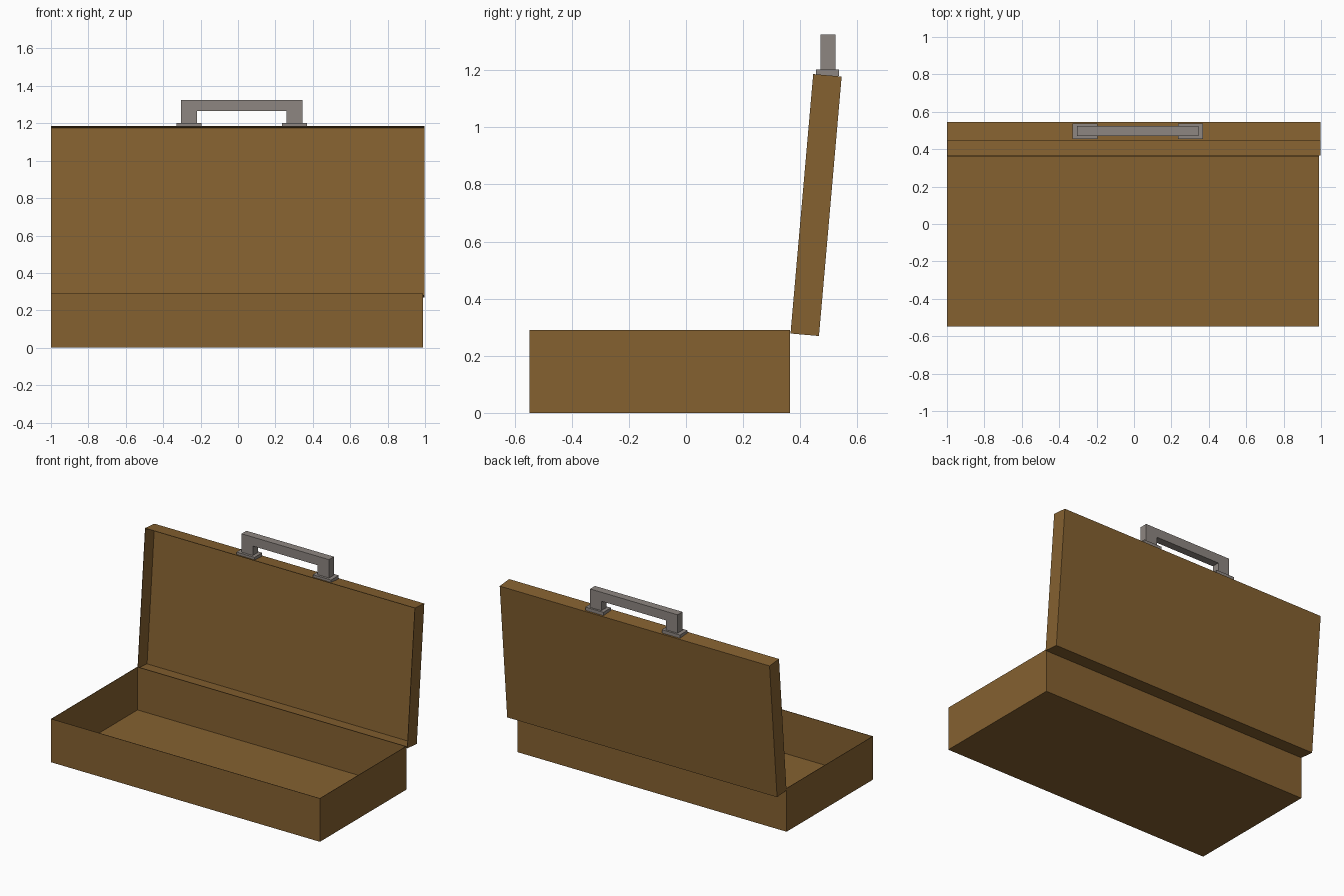
import bpy, bmesh, math
from mathutils import Matrix, Vector

if "Cube" in bpy.data.objects:
    bpy.data.objects.remove(bpy.data.objects["Cube"])


def material(name, rgb):
    m = bpy.data.materials.new(name)
    m.diffuse_color = (*rgb, 1)
    m.use_nodes = True
    m.node_tree.nodes["Principled BSDF"].inputs["Base Color"].default_value = m.diffuse_color
    return m


leather = material("brown leather", (0.235, 0.120, 0.030))
metal = material("grey metal", (0.270, 0.240, 0.220))


def add_object(name, bm, mat):
    bmesh.ops.recalc_face_normals(bm, faces=bm.faces)
    mesh = bpy.data.meshes.new(name)
    bm.to_mesh(mesh)
    bm.free()
    mesh.materials.append(mat)
    obj = bpy.data.objects.new(name, mesh)
    bpy.context.collection.objects.link(obj)
    return obj


def box_bmesh(lo, hi):
    lo, hi = Vector(lo), Vector(hi)
    bm = bmesh.new()
    bmesh.ops.create_cube(bm, size=1, matrix=Matrix.Translation((lo + hi) / 2)
                          @ Matrix.Diagonal((*(hi - lo), 1)))
    return bm


def tray(name, lo, hi, open_dir):
    """Thin-walled box with the side facing open_dir removed."""
    bm = box_bmesh(lo, hi)
    bm.normal_update()
    opened = [f for f in bm.faces if f.normal.dot(Vector(open_dir)) > 0.9]
    bmesh.ops.delete(bm, geom=opened, context='FACES')
    obj = add_object(name, bm, leather)
    # recalculated normals must face outwards so walls thicken inwards
    centre = (Vector(lo) + Vector(hi)) / 2
    face = obj.data.polygons[0]
    if face.normal.dot(face.center - centre) < 0:
        obj.data.flip_normals()
    wall = obj.modifiers.new("thin wall", 'SOLIDIFY')
    wall.thickness = 0.003
    wall.offset = -1
    wall.use_even_offset = True
    return obj


# Case bottom, open at the top
tray("case_base", (-1, -0.548, 0), (0.99, 0.365, 0.29), (0, 0, 1))

# Lid, open towards the front, leaning back from the hinge line
lid = tray("case_lid", (-1, 0, 0), (0.997, 0.1, 0.912), (0, -1, 0))
lid.location = (0, 0.366, 0.278)
lid.rotation_euler.x = -math.radians(5)

# Mounting plates under the handle
handle_x = 0.02
for side, sx in (("left", -1), ("right", 1)):
    x = handle_x + sx * 0.283
    add_object(side + "_handle_plate",
               box_bmesh((x - 0.067, 0.455, 1.18), (x + 0.067, 0.536, 1.202)), metal)

# Square-cut carrying handle: U profile extruded in depth
half = [(0.24, 1.195), (0.324, 1.195), (0.324, 1.325)]
inner = [(0.24, 1.265)]
right = inner + half
profile = right + [(-x, z) for x, z in reversed(right)]
bm = bmesh.new()
face = bm.faces.new([bm.verts.new((handle_x + x, 0.471, z)) for x, z in profile])
ext = bmesh.ops.extrude_face_region(bm, geom=[face], use_keep_orig=True)
bmesh.ops.translate(bm, vec=(0, 0.052, 0),
                    verts=[v for v in ext["geom"] if isinstance(v, bmesh.types.BMVert)])
add_object("carry_handle", bm, metal)
